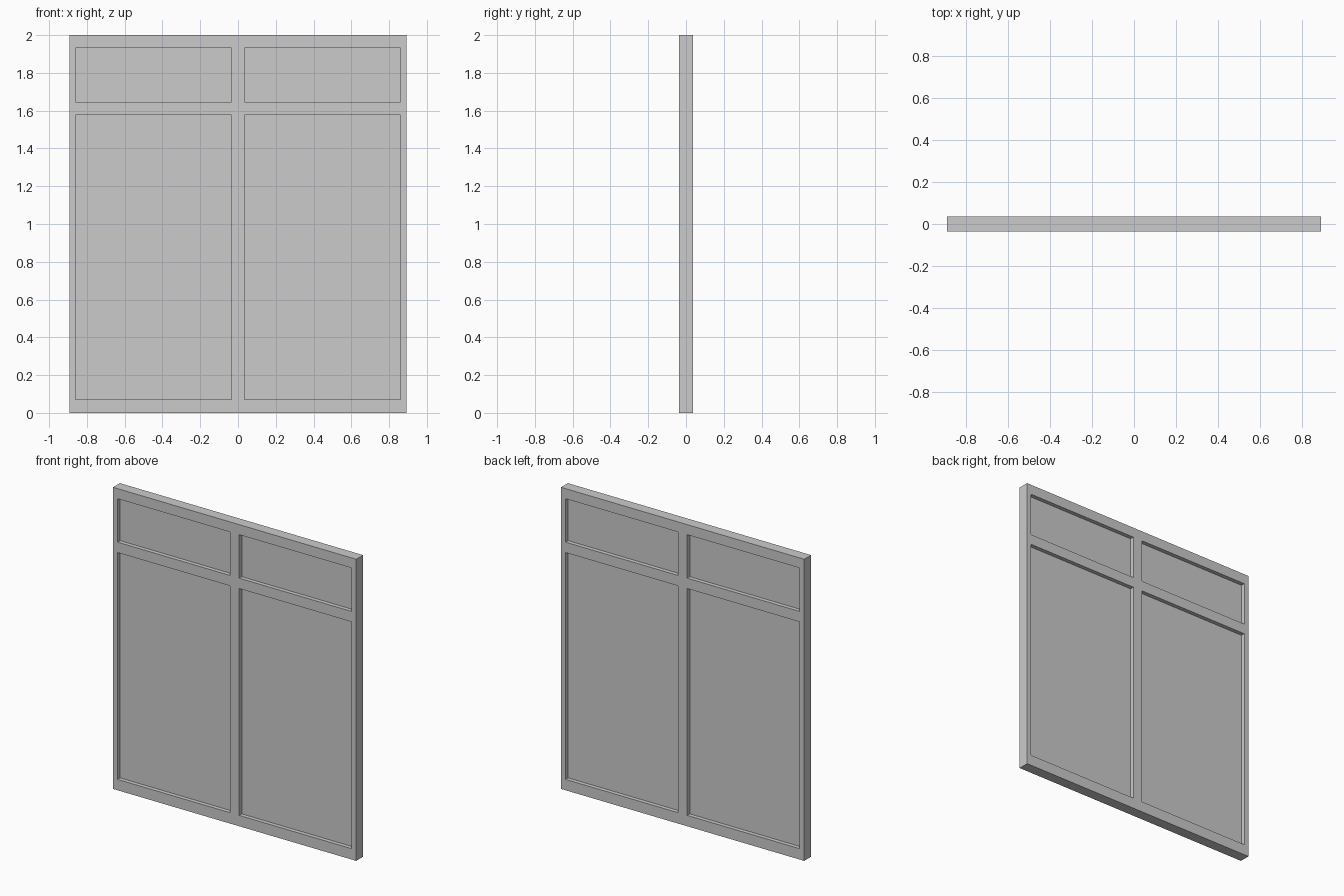
import bpy

if "Cube" in bpy.data.objects:
    bpy.data.objects.remove(bpy.data.objects["Cube"])

W, H, D = 0.892, 2.0, 0.072      # half width, height, frame depth
SIDE, MULL = 0.859, 0.034        # inner edge of stiles, half width of mullion
ROWS = [(0.072, 1.576), (1.645, 1.933)]   # lower and upper openings (z)
PANEL = 0.018                    # panel thickness


def box(name, x0, x1, z0, z1, depth):
    bpy.ops.mesh.primitive_cube_add(size=1, location=((x0 + x1) / 2, 0, (z0 + z1) / 2))
    ob = bpy.context.object
    ob.name = name
    ob.scale = (x1 - x0, depth, z1 - z0)
    bpy.ops.object.transform_apply(location=False, rotation=False, scale=True)
    return ob


# Frame: one slab with the four openings cut straight through
frame = box("frame", -W, W, 0, H, D)
cutters = bpy.data.collections.new("opening_cutters")
bpy.context.scene.collection.children.link(cutters)
openings = [(x0, x1, z0, z1)
            for x0, x1 in ((-SIDE, -MULL), (MULL, SIDE))
            for z0, z1 in ROWS]
for o in openings:
    cutter = box("opening_cutter", *o, D * 2)
    for c in list(cutter.users_collection):
        c.objects.unlink(cutter)
    cutters.objects.link(cutter)
    cutter.hide_render = True

cut = frame.modifiers.new("openings", 'BOOLEAN')
cut.operation = 'DIFFERENCE'
cut.solver = 'EXACT'
cut.operand_type = 'COLLECTION'
cut.collection = cutters
bpy.context.view_layer.objects.active = frame
bpy.ops.object.modifier_apply(modifier=cut.name)
for cutter in list(cutters.objects):
    bpy.data.objects.remove(cutter)
bpy.data.collections.remove(cutters)

# Thin panels set in the middle of the frame depth
for i, o in enumerate(openings):
    kind = "upper_panel" if i % 2 else "lower_panel"
    side = "left" if i < 2 else "right"
    box(f"{kind}_{side}", *o, PANEL)
